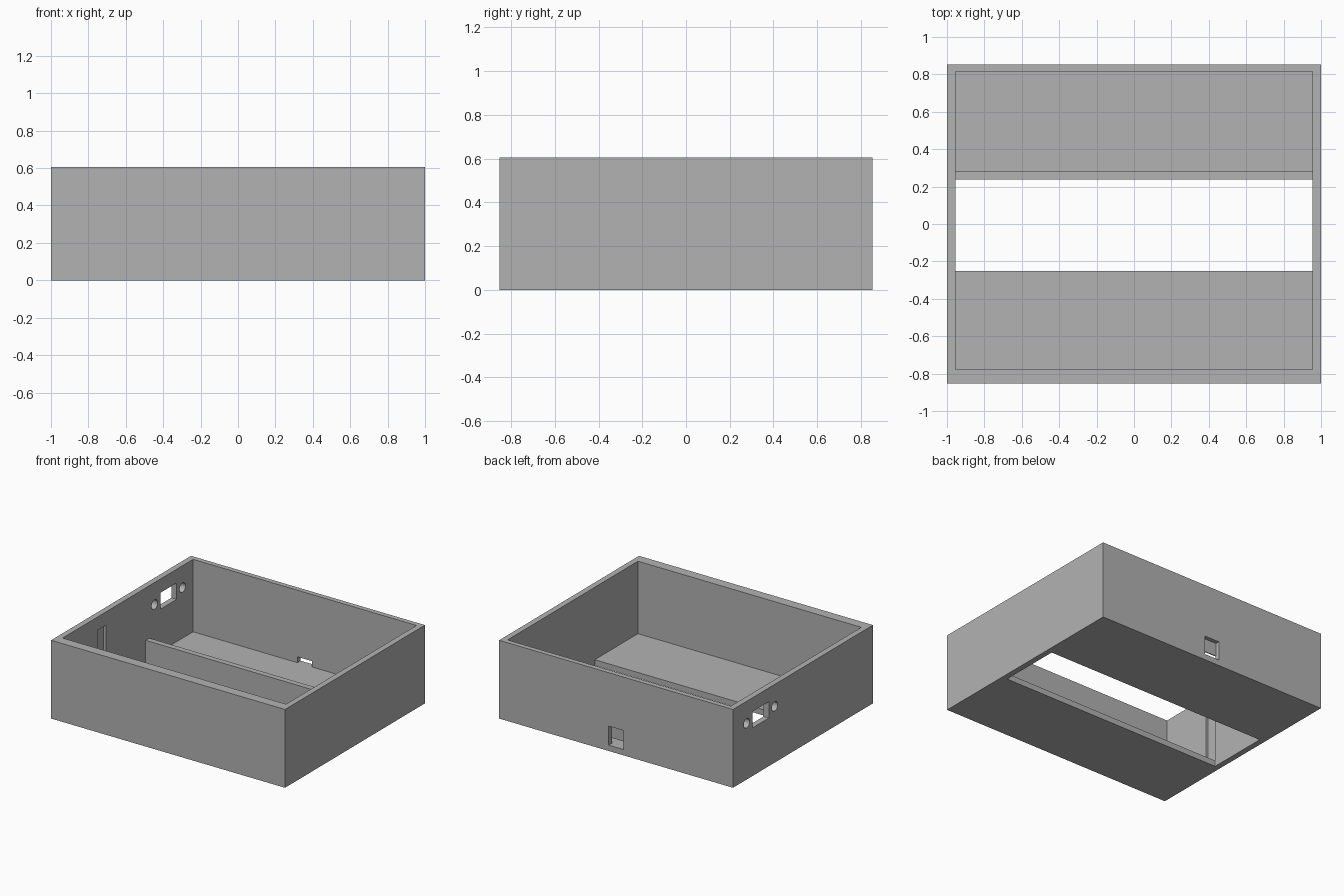
import bpy
import math

cube = bpy.data.objects.get("Cube")
if cube:
    bpy.data.objects.remove(cube, do_unlink=True)

# Single grey plastic
grey = bpy.data.materials.new("grey_plastic")
grey.use_nodes = True
colour = (0.448, 0.448, 0.448, 1)
grey.diffuse_color = colour
grey.node_tree.nodes["Principled BSDF"].inputs["Base Color"].default_value = colour

# Main dimensions
HEIGHT, FLOOR = 0.605, 0.045
INNER_X, FRONT_Y, BACK_Y = 0.955, -0.777, 0.815
SLOT_FRONT, SLOT_BACK = -0.25, 0.237


def box(name, xs, ys, zs):
    """Axis-aligned box given by its extents."""
    spans = (xs, ys, zs)
    bpy.ops.mesh.primitive_cube_add(size=1, location=[(a + b) / 2 for a, b in spans])
    ob = bpy.context.object
    ob.name = name
    ob.scale = [b - a for a, b in spans]
    bpy.ops.object.transform_apply(location=False, rotation=False, scale=True)
    ob.data.materials.append(grey)
    return ob


def cut(target, cutter):
    """Subtract the cutter and discard it."""
    mod = target.modifiers.new(cutter.name, "BOOLEAN")
    mod.operation, mod.solver, mod.object = "DIFFERENCE", "EXACT", cutter
    bpy.context.view_layer.objects.active = target
    bpy.ops.object.modifier_apply(modifier=mod.name)
    bpy.data.objects.remove(cutter, do_unlink=True)


# Open tray with a wide slot across the floor
tray = box("tray", (-1, 1), (-0.854, 0.854), (0, HEIGHT))
cut(tray, box("cavity", (-INNER_X, INNER_X), (FRONT_Y, BACK_Y), (FLOOR, 1)))
cut(tray, box("floor_slot", (-INNER_X, INNER_X), (SLOT_FRONT, SLOT_BACK), (-0.1, 0.2)))

# Connector window with a screw hole on each side, in the -x wall
cy, cz = 0.516, 0.435
cut(tray, box("window", (-1.1, -0.9), (cy - 0.1, cy + 0.1), (cz - 0.063, cz + 0.063)))
for side in (-1, 1):
    bpy.ops.mesh.primitive_cylinder_add(
        vertices=32, radius=0.036, depth=0.2,
        location=(-1, cy + side * 0.171, cz), rotation=(0, math.pi / 2, 0))
    hole = bpy.context.object
    hole.name = "screw_hole"
    hole.data.materials.append(grey)
    cut(tray, hole)

# Shallow upright groove inside the -x wall
cut(tray, box("groove", (-0.975, -0.9), (-0.352, SLOT_FRONT), (FLOOR, 0.502)))

# Port in the back wall: outer recess and a lower through opening
cut(tray, box("port_recess", (-0.063, 0.063), (0.822, 0.95), (FLOOR, 0.192)))
cut(tray, box("port_opening", (-0.063, 0.063), (0.75, 0.95), (FLOOR, 0.09)))

# Low divider along the back edge of the slot
divider = box("divider", (-INNER_X, INNER_X), (SLOT_BACK, 0.281), (FLOOR, 0.2))

# Smooth the round holes, keep all other edges sharp
bpy.ops.object.select_all(action="DESELECT")
tray.select_set(True)
bpy.context.view_layer.objects.active = tray
bpy.ops.object.shade_smooth_by_angle(angle=math.radians(30))
